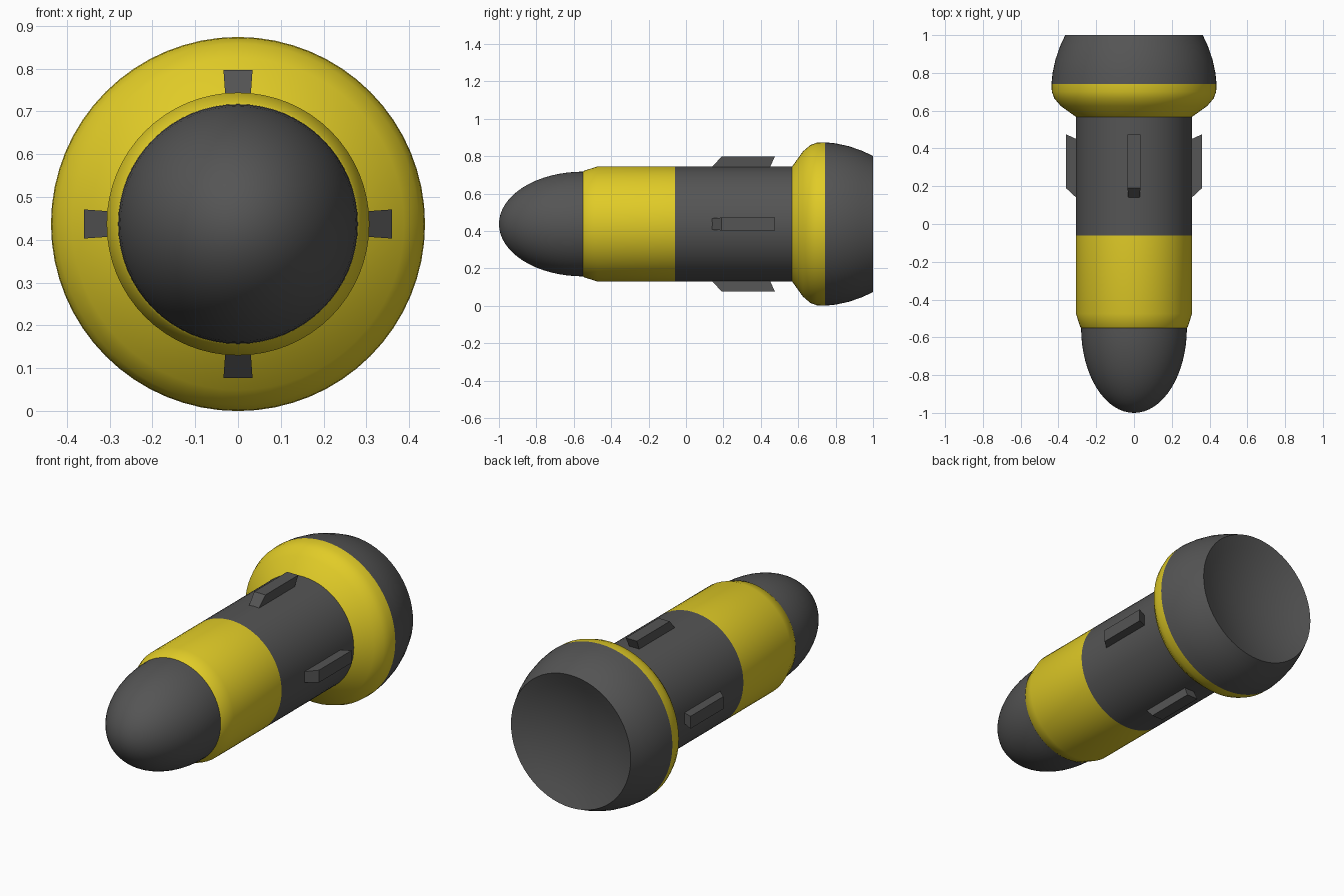
import bpy, bmesh, math

if "Cube" in bpy.data.objects:
    bpy.data.objects.remove(bpy.data.objects["Cube"])

AXIS_Z = 0.437
SEGMENTS = 64


def colour(name, rgb):
    mat = bpy.data.materials.new(name)
    mat.diffuse_color = (*rgb, 1)
    mat.use_nodes = True
    mat.node_tree.nodes["Principled BSDF"].inputs["Base Color"].default_value = mat.diffuse_color
    return mat


YELLOW = colour("yellow_paint", (0.75, 0.60, 0.02))
DARK = colour("dark_grey", (0.09, 0.09, 0.09))


def finish(name, bm, mat, smooth=True):
    mesh = bpy.data.meshes.new(name)
    bm.to_mesh(mesh)
    bm.free()
    obj = bpy.data.objects.new(name, mesh)
    bpy.context.collection.objects.link(obj)
    obj.location.z = AXIS_Z
    mesh.materials.append(mat)
    if smooth:
        bpy.ops.object.select_all(action='DESELECT')
        obj.select_set(True)
        bpy.context.view_layer.objects.active = obj
        bpy.ops.object.shade_smooth_by_angle(angle=math.radians(30))
    return obj


def lathe(name, profile, mat):
    """Revolve (y, radius) points, listed front to back, around the y axis."""
    bm = bmesh.new()
    angles = [2 * math.pi * j / SEGMENTS for j in range(SEGMENTS)]
    rings = []
    for y, r in profile:
        if r == 0:
            rings.append([bm.verts.new((0, y, 0))] * SEGMENTS)
        else:
            rings.append([bm.verts.new((r * math.cos(t), y, r * math.sin(t))) for t in angles])
    for a, b in zip(rings, rings[1:]):
        for j in range(SEGMENTS):
            k = (j + 1) % SEGMENTS
            bm.faces.new(dict.fromkeys((a[j], b[j], b[k], a[k])))
    return finish(name, bm, mat)


# Rounded nose: half an ellipsoid
nose = [(-0.55 - 0.45 * math.cos(t), 0.28 * math.sin(t))
        for t in (math.pi / 2 * i / 16 for i in range(1, 17))]
lathe("nose", [(-1.0, 0)] + nose, DARK)

# Cylindrical body: chamfered yellow band, then dark section
lathe("front_band", [(-0.55, 0.28), (-0.545, 0.285), (-0.475, 0.307), (-0.06, 0.307)], YELLOW)
lathe("body", [(-0.06, 0.307), (0.567, 0.307)], DARK)

# Flared collar
lathe("collar", [(0.567, 0.307), (0.625, 0.388), (0.665, 0.422), (0.70, 0.435), (0.742, 0.437)], YELLOW)

# Tail with a dished rear face
dish = [(1 - 0.08 * (1 - (r / 0.364) ** 2), r) for r in (0.30, 0.24, 0.18, 0.12, 0.06, 0)]
lathe("tail", [(0.742, 0.437), (0.80, 0.431), (0.87, 0.416), (0.94, 0.392), (1.0, 0.364)] + dish, DARK)

# Four fins, slightly wider at the outside
FIN_SIDE = [(0.125, 0.29), (0.19, 0.36), (0.475, 0.36), (0.443, 0.29)]
for i, side in enumerate(("right", "top", "left", "bottom")):
    bm = bmesh.new()
    near, far = ([bm.verts.new((r, y, s * (0.034 if r > 0.3 else 0.029))) for y, r in FIN_SIDE]
                 for s in (-1, 1))
    bm.faces.new(near)
    bm.faces.new(far[::-1])
    for j in range(4):
        k = (j + 1) % 4
        bm.faces.new((near[k], near[j], far[j], far[k]))
    bmesh.ops.recalc_face_normals(bm, faces=bm.faces)
    fin = finish("fin_" + side, bm, DARK, smooth=False)
    fin.rotation_euler.y = -i * math.pi / 2
